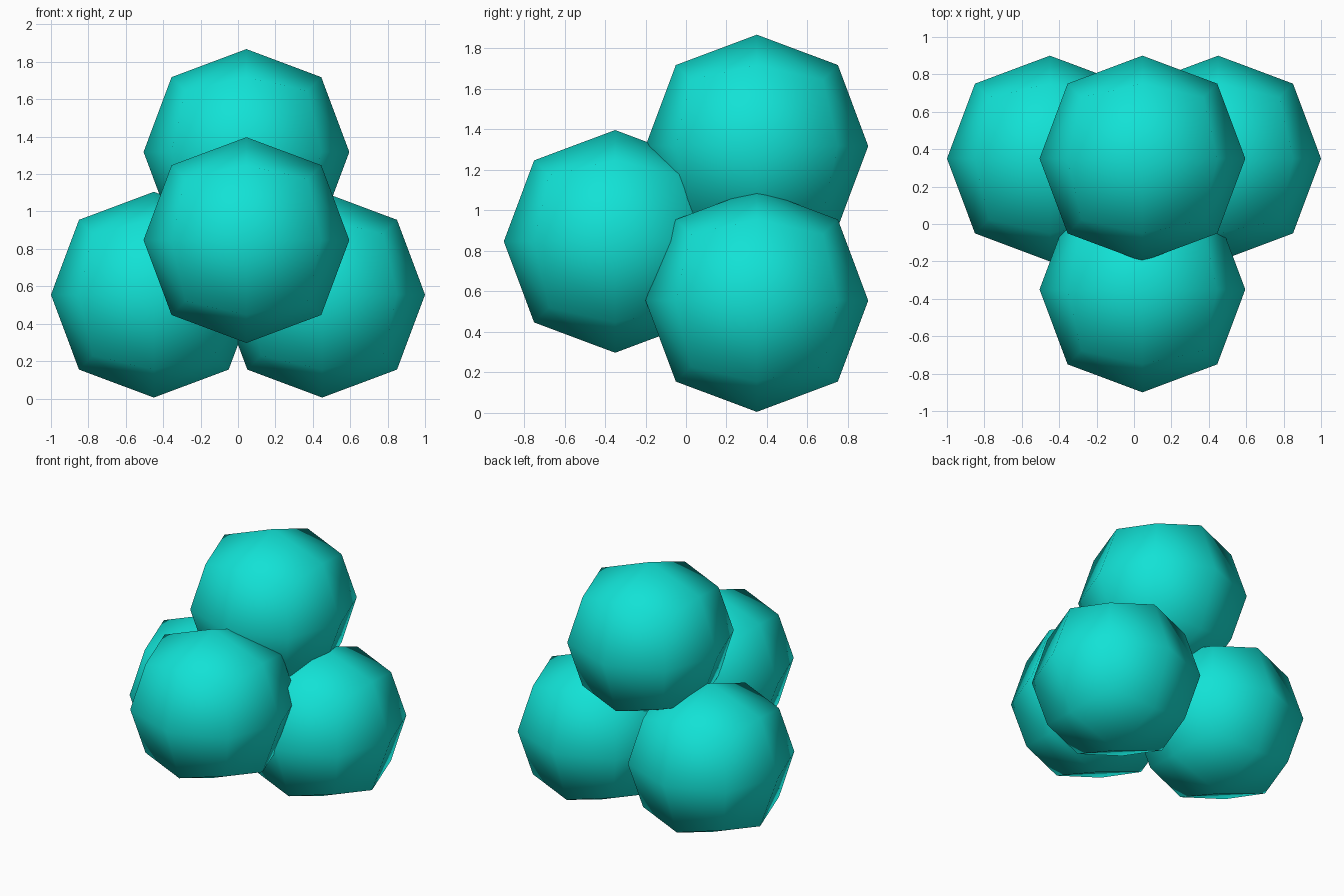
import bpy
import bmesh

# Remove the default cube
default = bpy.data.objects.get("Cube")
if default:
    bpy.data.objects.remove(default, do_unlink=True)

# Single teal material
COLOUR = (0.006, 0.76, 0.67, 1.0)
teal = bpy.data.materials.new("teal")
teal.use_nodes = True
teal.diffuse_color = COLOUR
for node in teal.node_tree.nodes:
    if node.type == 'BSDF_PRINCIPLED':
        node.inputs["Base Color"].default_value = COLOUR

AXIS_RADIUS = 0.55    # centres of the six sides
ROUND_RADIUS = 0.566  # edge midpoints and corners


def make_ball_mesh():
    """Once-subdivided cube rounded into a low-poly ball."""
    bm = bmesh.new()
    bmesh.ops.create_cube(bm, size=2)
    bmesh.ops.subdivide_edges(bm, edges=bm.edges[:], cuts=1, use_grid_fill=True)
    for v in bm.verts:
        on_axis = v.co.length < 1.1
        v.co = v.co.normalized() * (AXIS_RADIUS if on_axis else ROUND_RADIUS)
    for f in bm.faces:
        f.smooth = True
    mesh = bpy.data.meshes.new("ball")
    bm.to_mesh(mesh)
    bm.free()
    mesh.materials.append(teal)
    return mesh


# Four overlapping balls sharing one mesh
ball = make_ball_mesh()
places = {
    "left_ball": (0.45, 0.35, 0.555),
    "right_ball": (-0.45, 0.35, 0.555),
    "front_ball": (0.045, -0.35, 0.847),
    "top_ball": (0.045, 0.35, 1.318),
}
for name, location in places.items():
    obj = bpy.data.objects.new(name, ball)
    obj.location = location
    bpy.context.collection.objects.link(obj)
